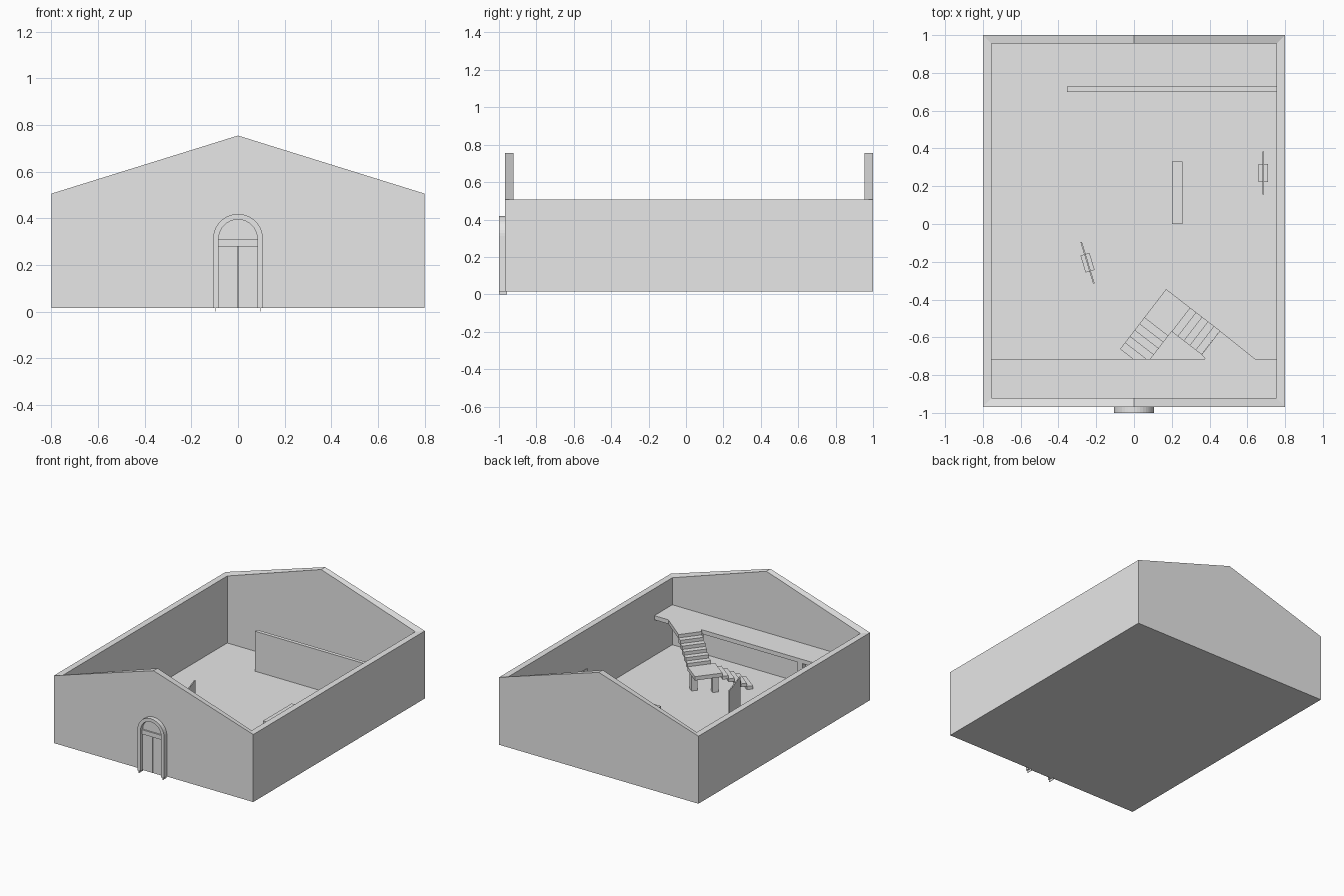
import bpy, bmesh, math
from mathutils import Matrix, Vector

if "Cube" in bpy.data.objects:
    bpy.data.objects.remove(bpy.data.objects["Cube"])

grey = bpy.data.materials.new("plain_grey")
grey.use_nodes = True
grey.diffuse_color = (0.8, 0.8, 0.8, 1)
grey.node_tree.nodes["Principled BSDF"].inputs["Base Color"].default_value = (0.8, 0.8, 0.8, 1)


def finish(name, bm, matrix=None):
    bmesh.ops.recalc_face_normals(bm, faces=bm.faces)
    mesh = bpy.data.meshes.new(name)
    bm.to_mesh(mesh)
    bm.free()
    mesh.materials.append(grey)
    obj = bpy.data.objects.new(name, mesh)
    if matrix:
        obj.matrix_world = matrix
    bpy.context.collection.objects.link(obj)
    return obj


def prism(name, points, low, high, matrix=None):
    """Extrude a flat outline from low to high along local z."""
    bm = bmesh.new()
    face = bm.faces.new([bm.verts.new((x, y, low)) for x, y in points])
    out = bmesh.ops.extrude_face_region(bm, geom=[face])["geom"]
    moved = [g for g in out if isinstance(g, bmesh.types.BMVert)]
    bmesh.ops.translate(bm, verts=moved, vec=(0, 0, high - low))
    return finish(name, bm, matrix)


def box(name, x, y, z, matrix=None):
    corners = [(x[0], y[0]), (x[1], y[0]), (x[1], y[1]), (x[0], y[1])]
    return prism(name, corners, z[0], z[1], matrix)


BASE, FLOOR, EAVES, RIDGE = 0.016, 0.02, 0.506, 0.755
DECK = (0.28, 0.31)

# Building shell: floor and four walls, the end walls rising to gables
def ring(bm, w, front, back, z, ridge):
    plan = [(-w, front), (0, front), (w, front), (w, back), (0, back), (-w, back)]
    return [bm.verts.new((x, y, ridge if x == 0 else z)) for x, y in plan]

bm = bmesh.new()
rings = [ring(bm, 0.8, -0.968, 1.0, BASE, BASE),
         ring(bm, 0.8, -0.968, 1.0, EAVES, RIDGE),
         ring(bm, 0.755, -0.922, 0.955, EAVES, RIDGE),
         ring(bm, 0.755, -0.922, 0.955, FLOOR, FLOOR)]
for a, b in zip(rings, rings[1:]):
    for i in range(6):
        j = (i + 1) % 6
        bm.faces.new((a[i], a[j], b[j], b[i]))
bm.faces.new(rings[0])
bm.faces.new(rings[-1])
finish("building_shell", bm)

# Arched door surround, drawn in x-z and extruded forwards
upright = Matrix.Rotation(math.pi / 2, 4, "X")
SPRING = 0.312

def arc(radius, steps=20):
    return [(radius * math.cos(math.pi * i / steps),
             SPRING + radius * math.sin(math.pi * i / steps)) for i in range(steps + 1)]

outer, inner = 0.107, 0.083
outline = [(outer, BASE)] + arc(outer) + [(-outer, BASE), (-inner, BASE)]
outline += arc(inner)[::-1] + [(inner, BASE)]
prism("door_surround", outline, 0.966, 1.0, upright)
prism("door_fanlight", arc(inner), 0.966, 0.974, upright)
box("door_transom", (-inner, inner), (-0.985, -0.966), (0.28, SPRING))
for side, name in ((-1, "right"), (1, "left")):
    xs = sorted((side * 0.002, side * inner))
    box(name + "_door_leaf", xs, (-0.976, -0.966), (BASE, 0.28))
    foot = sorted((side * 0.094, side * 0.097))
    box(name + "_surround_foot", foot, (-1.0, -0.957), (0, BASE + 0.01))

# Gallery deck along the front wall, with two columns
box("gallery_deck", (-0.757, 0.757), (-0.924, -0.715), DECK)
for x in (-0.41, 0.41):
    box("gallery_column", (x - 0.02, x + 0.02), (-0.76, -0.72), (FLOOR, DECK[0]))

# Turned staircase in its own frame, origin at the outer landing corner
stair = Matrix.Translation((0.17, -0.345, 0)) @ Matrix.Rotation(math.radians(-37.6), 4, "Z")
LANDING = 0.165
WIDTH = 0.16
box("stair_landing", (0, WIDTH), (-0.19, 0), (LANDING - 0.028, LANDING), stair)
for x, y in ((0.11, -0.025), (0.045, -0.15)):
    box("landing_leg", (x - 0.02, x + 0.02), (y - 0.02, y + 0.02),
        (FLOOR, LANDING - 0.02), stair)
rise = (LANDING - FLOOR) / 6
for i in range(5):
    top = LANDING - rise * (i + 1)
    back = -0.19 - 0.042 * i
    box("lower_step", (0, WIDTH), (back - 0.042, back), (top - rise, top), stair)
rise = (DECK[1] - LANDING) / 6
for i in range(5):
    top = LANDING + rise * (i + 1)
    start = WIDTH + 0.04 * i
    box("upper_step", (start, start + 0.04), (-WIDTH, 0), (top - rise * 1.4, top), stair)

# Platform joining the stair head to the gallery
prism("stair_head", [(0.455, -0.565), (0.645, -0.717), (0.38, -0.717), (0.358, -0.692)], *DECK)

# Partition near the back wall
box("partition_wall", (-0.355, 0.757), (0.70, 0.727), (FLOOR, 0.31))

# Low bench
box("bench", (0.2, 0.257), (0, 0.33), (FLOOR, 0.075))

# Two thin display boards on stands
for x, y, turn in ((0.685, 0.27, 0), (-0.246, -0.205, 17)):
    place = Matrix.Translation((x, y, 0)) @ Matrix.Rotation(math.radians(turn), 4, "Z")
    box("board_base", (-0.025, 0.025), (-0.047, 0.047), (FLOOR, 0.04), place)
    box("display_board", (-0.004, 0.004), (-0.115, 0.115), (0.04, 0.28), place)
